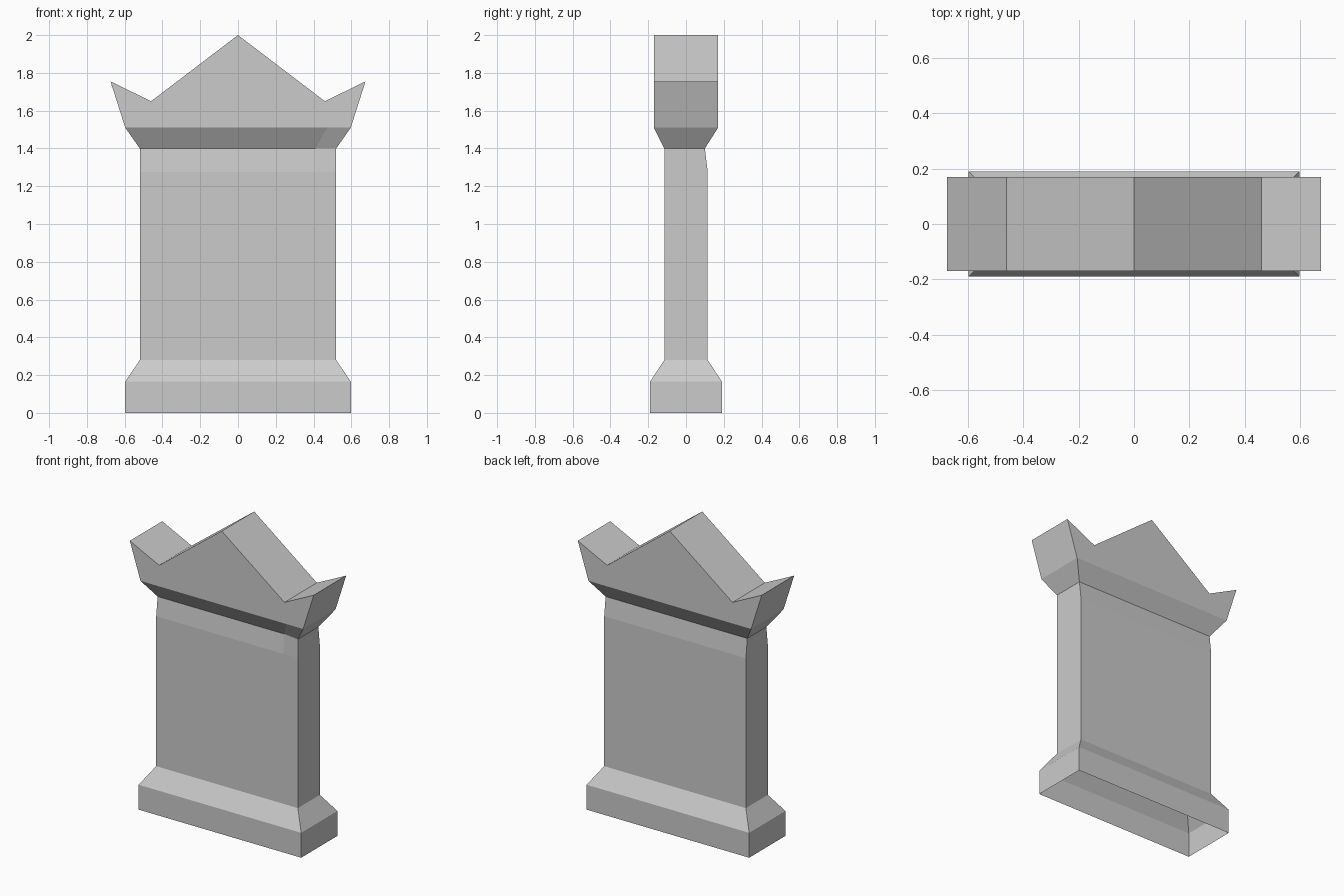
import bpy
import bmesh

cube = bpy.data.objects.get("Cube")
if cube:
    bpy.data.objects.remove(cube, do_unlink=True)

stone = bpy.data.materials.new("grey stone")
stone.use_nodes = True
GREY = (0.6, 0.6, 0.6, 1)
stone.diffuse_color = GREY
stone.node_tree.nodes["Principled BSDF"].inputs["Base Color"].default_value = GREY


def finish(name, bm):
    mesh = bpy.data.meshes.new(name)
    bm.to_mesh(mesh)
    bm.free()
    mesh.materials.append(stone)
    obj = bpy.data.objects.new(name, mesh)
    bpy.context.collection.objects.link(obj)
    return obj


def rect(x, y, z):
    """Ring with two extra points along the front edge."""
    inner = x * 0.79
    return [(-x, -y, z), (-inner, -y, z), (inner, -y, z), (x, -y, z),
            (x, y, z), (-x, y, z)]


def loft(bm, rings):
    """Join successive rings with side walls, leaving the ends open."""
    loops = [[bm.verts.new(p) for p in ring] for ring in rings]
    for low, high in zip(loops, loops[1:]):
        for i in range(len(low)):
            j = (i + 1) % len(low)
            bm.faces.new((low[i], low[j], high[j], high[i]))


# Neck ring: set back a little except at one front corner
neck = [(x, -0.1 if y < 0 else 0.1, z) for x, y, z in rect(0.52, 0.115, 1.4)]
neck[3] = (0.52, -0.115, 1.4)

# Hollow plinth, open underneath, with a sloped shoulder
bm = bmesh.new()
loft(bm, [rect(0.597, 0.19, 0), rect(0.597, 0.19, 0.165), rect(0.52, 0.115, 0.28)])
finish("plinth", bm)

# Upright slab
bm = bmesh.new()
loft(bm, [rect(0.52, 0.115, 0.28), rect(0.52, 0.115, 1.275), neck])
finish("slab", bm)

# Flared moulding under the crown
bm = bmesh.new()
loft(bm, [neck, rect(0.597, 0.17, 1.51)])
finish("flared_moulding", bm)

# Crown: gable with a raised horn at each end
half = [(0.597, 1.51), (0.675, 1.755), (0.46, 1.65)]
outline = half + [(0, 2)] + [(-x, z) for x, z in reversed(half)]
bm = bmesh.new()
front = bm.faces.new([bm.verts.new((x, -0.17, z)) for x, z in outline])
out = bmesh.ops.extrude_face_region(bm, geom=[front], use_keep_orig=True)
back = [v for v in out["geom"] if isinstance(v, bmesh.types.BMVert)]
bmesh.ops.translate(bm, verts=back, vec=(0, 0.34, 0))
# The underside is covered by the moulding
under = [f for f in bm.faces if all(v.co.z < 1.52 for v in f.verts)]
bmesh.ops.delete(bm, geom=under, context='FACES_ONLY')
bmesh.ops.recalc_face_normals(bm, faces=bm.faces)
finish("gabled_crown", bm)
